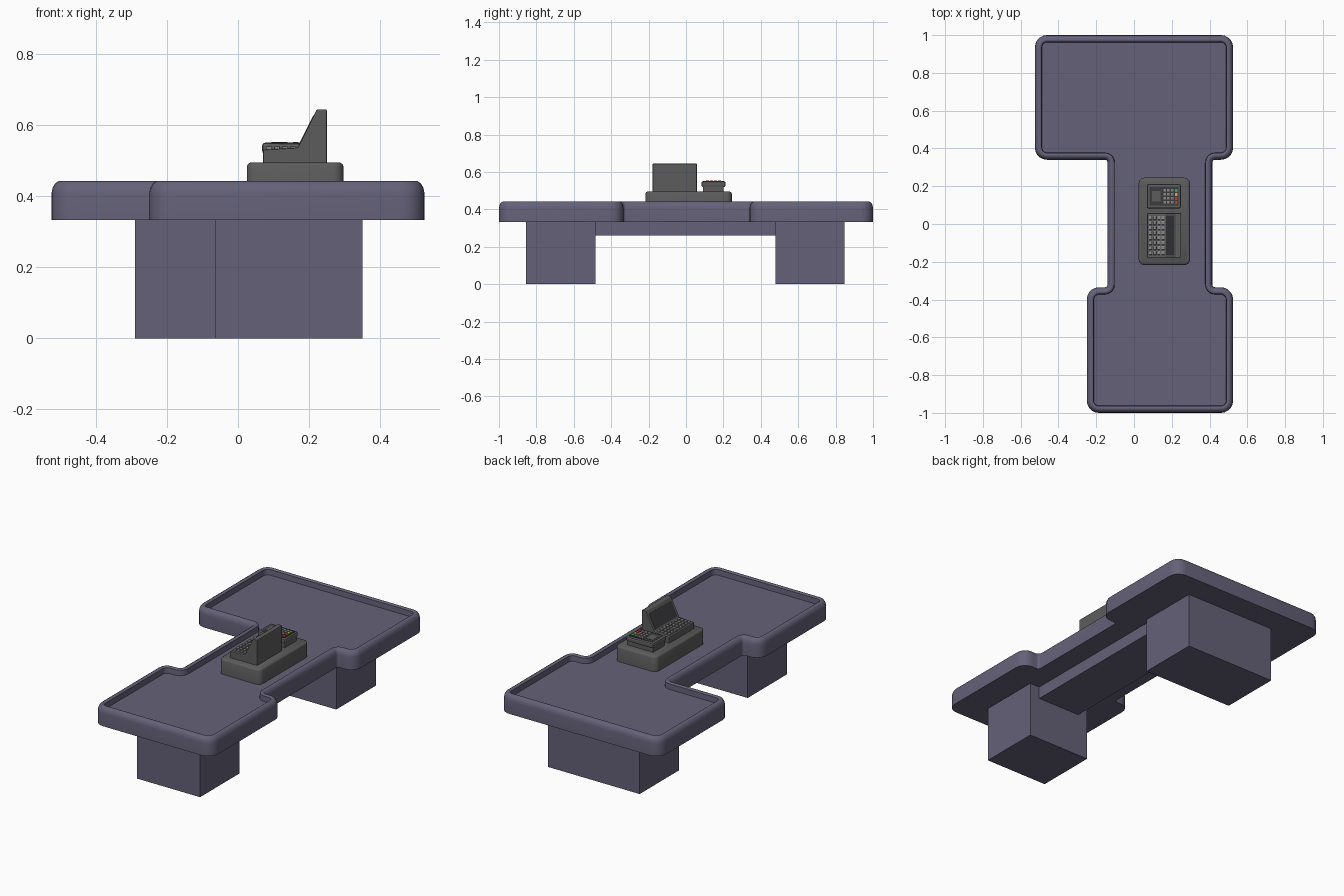
import bpy, bmesh, math
from mathutils import Vector

if "Cube" in bpy.data.objects:
    bpy.data.objects.remove(bpy.data.objects["Cube"])


def material(name, rgb):
    m = bpy.data.materials.new(name)
    m.diffuse_color = (*rgb, 1)
    m.use_nodes = True
    m.node_tree.nodes["Principled BSDF"].inputs["Base Color"].default_value = m.diffuse_color
    return m


PURPLE = material("counter_purple", (0.13, 0.12, 0.19))
DARK = material("dark_grey", (0.105, 0.108, 0.105))
BLACK = material("near_black", (0.045, 0.045, 0.048))
KEY = material("key_grey", (0.25, 0.25, 0.25))
RED = material("red", (0.7, 0.03, 0.02))
GREEN = material("green", (0.03, 0.45, 0.05))
YELLOW = material("yellow", (0.7, 0.45, 0.03))


def finish(name, bm, mat, bevel=0, recalc=True):
    if recalc:
        bmesh.ops.recalc_face_normals(bm, faces=bm.faces)
    me = bpy.data.meshes.new(name)
    bm.to_mesh(me)
    bm.free()
    me.materials.append(mat)
    ob = bpy.data.objects.new(name, me)
    bpy.context.collection.objects.link(ob)
    if bevel:
        b = ob.modifiers.new("bevel", 'BEVEL')
        b.width, b.segments, b.limit_method = bevel, 2, 'ANGLE'
    return ob


def smooth(ob, angle=40):
    bpy.ops.object.select_all(action='DESELECT')
    ob.select_set(True)
    bpy.context.view_layer.objects.active = ob
    bpy.ops.object.shade_smooth_by_angle(angle=math.radians(angle))


def rounded_ring(pts, d, r_out, r_in, seg=5):
    """Right-angled outline moved inward by d, with filleted corners."""
    out, n = [], len(pts)
    for i in range(n):
        p = Vector(pts[i])
        e1 = (p - Vector(pts[i - 1])).normalized()
        e2 = (Vector(pts[(i + 1) % n]) - p).normalized()
        q = p + d * Vector((-e1.y - e2.y, e1.x + e2.x))
        rad = max(r_out - d, 0.005) if e1.cross(e2) > 0 else r_in + d
        c = q - e1 * rad + e2 * rad
        for k in range(seg + 1):
            t = math.pi / 2 * k / seg
            out.append(c + rad * (e1 * math.sin(t) - e2 * math.cos(t)))
    return out


def loft(name, pts, rings, r_out, r_in, mat):
    bm = bmesh.new()
    loops = [[bm.verts.new((v.x, v.y, z)) for v in rounded_ring(pts, d, r_out, r_in)]
             for d, z in rings]
    n = len(loops[0])
    for a, b in zip(loops, loops[1:]):
        for i in range(n):
            j = (i + 1) % n
            bm.faces.new((a[i], a[j], b[j], b[i]))
    bm.faces.new(loops[0][::-1])
    bm.faces.new(loops[-1])
    ob = finish(name, bm, mat, recalc=False)
    smooth(ob)
    return ob


def rect(x0, x1, y0, y1):
    return [(x0, y0), (x1, y0), (x1, y1), (x0, y1)]


def prism(name, profile, y0, y1, mat, bevel=0):
    """XZ profile extruded along y."""
    bm = bmesh.new()
    f = bm.faces.new([bm.verts.new((x, y0, z)) for x, z in profile])
    g = bmesh.ops.extrude_face_region(bm, geom=[f])["geom"]
    bmesh.ops.translate(bm, vec=(0, y1 - y0, 0),
                        verts=[v for v in g if isinstance(v, bmesh.types.BMVert)])
    return finish(name, bm, mat, bevel)


def box(name, x0, x1, y0, y1, z0, z1, mat, bevel=0):
    return prism(name, [(x0, z0), (x1, z0), (x1, z1), (x0, z1)], y0, y1, mat, bevel)


# Counter top: rounded rim around a shallow level tray
outline = [(-.25, -1), (.525, -1), (.525, -.335), (.415, -.335), (.415, .34), (.525, .34),
           (.525, 1), (-.525, 1), (-.525, .34), (-.14, .34), (-.14, -.335), (-.25, -.335)]
loft("counter_top", outline,
     [(0, .333), (0, .408), (.003, .424), (.011, .437), (.021, .443),
      (.030, .442), (.036, .437), (.038, .405)], .065, .015, PURPLE)

# Legs and the beam between them
box("back_leg", -.29, .31, .478, .848, 0, .335, PURPLE)
box("front_leg", -.065, .35, -.855, -.485, 0, .335, PURPLE)
box("under_beam", 0, .285, -.49, .485, .26, .335, PURPLE)

# Register stand
loft("register_stand", rect(.025, .297, -.217, .245),
     [(0, .40), (0, .484), (.003, .491), (.010, .495)], .03, 0, DARK)

# Register body with upright display
prism("register_body", [(.07, .49), (.07, .531), (.168, .537), (.222, .645),
                        (.25, .645), (.25, .49)], -.178, .058, DARK, .004)
slope = Vector((.054, .108)).normalized()
out = Vector((-slope.y, slope.x))
a = Vector((.168, .537)) + slope * .008
b = a + slope * .092
prism("register_screen", [a - out * .004, b - out * .004, b + out * .001, a + out * .001],
      -.163, .043, BLACK)

# Register keys
for i in range(4):
    for j in range(8):
        x, y = .088 + i * .022, -.153 + j * .0265
        box("register_key", x - .008, x + .008, y - .010, y + .010, .526, .541, KEY, .002)

# Card terminal: foot, wider head, screen, keypad and coloured buttons
box("terminal_foot", .075, .243, .092, .201, .49, .53, DARK)
prism("terminal_head", [(.068, .52), (.248, .52), (.248, .548), (.068, .551)],
      .083, .211, DARK, .008)
box("terminal_face", .082, .236, .097, .197, .54, .5515, BLACK)
box("terminal_screen", .095, .14, .12, .176, .545, .553, DARK)
for i in range(3):
    for j in range(4):
        x, y = .162 + i * .020, .115 + j * .021
        box("terminal_key", x - .007, x + .007, y - .007, y + .007, .545, .5535, KEY)
for j, mat in enumerate((RED, RED, YELLOW, GREEN)):
    y = .115 + j * .021
    box("terminal_button", .216, .230, y - .008, y + .008, .545, .5535, mat)
